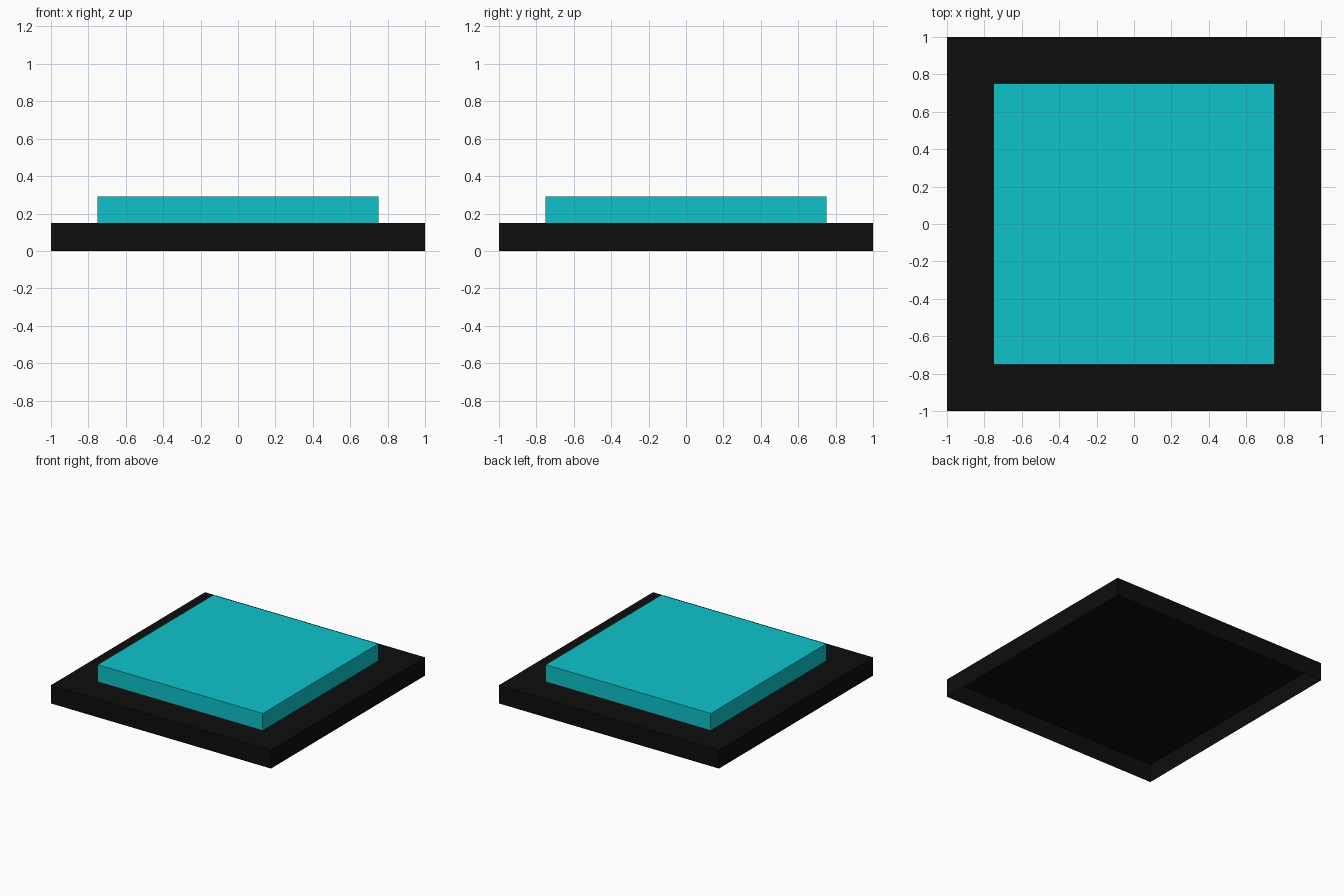
import bpy
import bmesh
from mathutils import Matrix

if "Cube" in bpy.data.objects:
    bpy.data.objects.remove(bpy.data.objects["Cube"])


def material(name, rgb):
    m = bpy.data.materials.new(name)
    m.diffuse_color = (*rgb, 1.0)
    m.use_nodes = True
    m.node_tree.nodes["Principled BSDF"].inputs["Base Color"].default_value = m.diffuse_color
    return m


def open_box(name, width, z0, z1, mat):
    """Square box shell with no bottom face."""
    bm = bmesh.new()
    bmesh.ops.create_cube(bm, size=1.0, matrix=Matrix.Translation((0, 0, (z0 + z1) / 2))
                          @ Matrix.Diagonal((width, width, z1 - z0, 1)))
    bm.normal_update()
    bottom = [f for f in bm.faces if f.normal.z < -0.5]
    bmesh.ops.delete(bm, geom=bottom, context='FACES_ONLY')
    mesh = bpy.data.meshes.new(name)
    bm.to_mesh(mesh)
    bm.free()
    mesh.materials.append(mat)
    ob = bpy.data.objects.new(name, mesh)
    bpy.context.collection.objects.link(ob)
    return ob


# Black base tray, hollow underneath
open_box("base", 2.0, 0.0, 0.15, material("black", (0.004, 0.004, 0.004)))
# Cyan raised pad on top
open_box("pad", 1.5, 0.15, 0.29, material("cyan", (0.004, 0.55, 0.60)))
